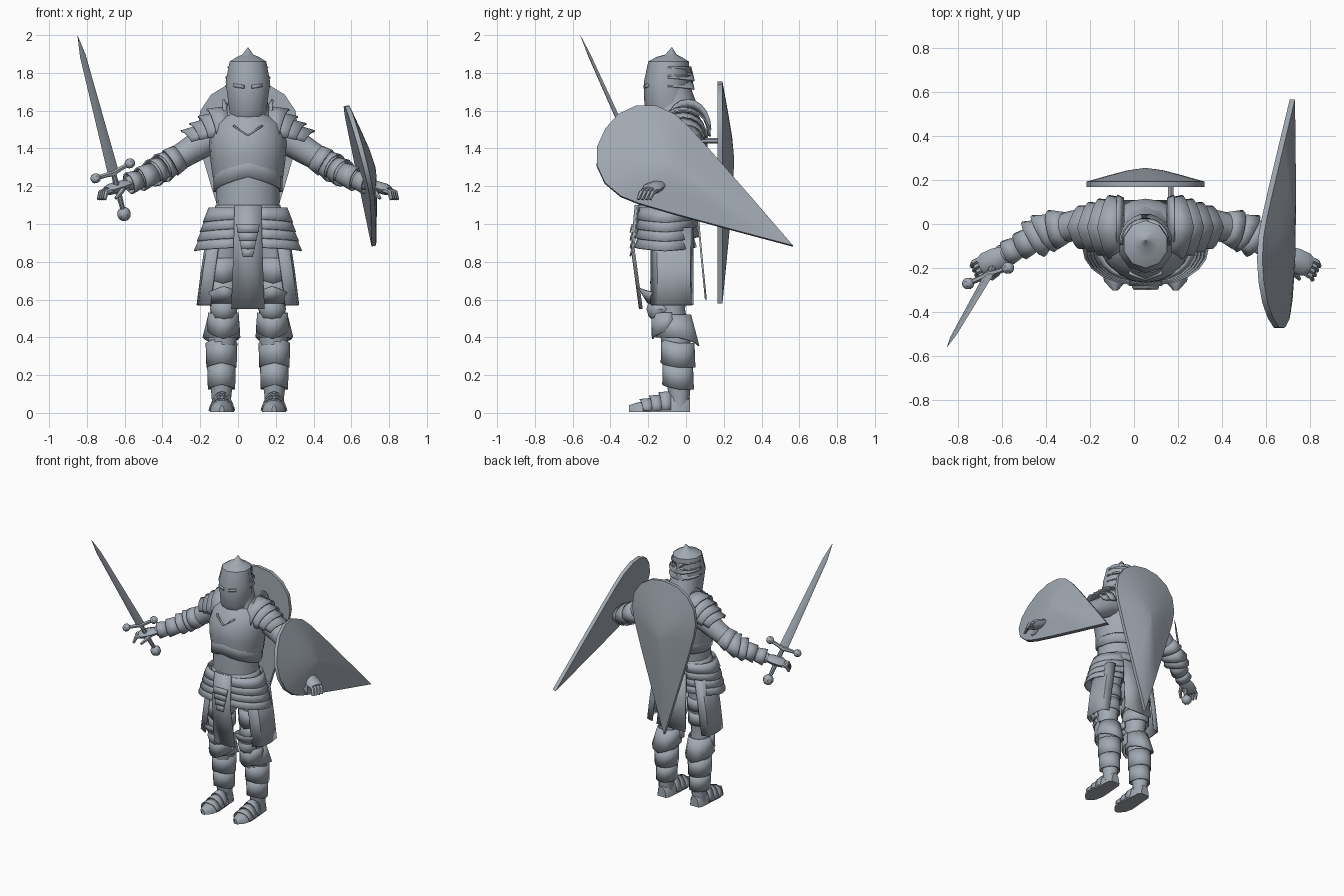
import bpy, bmesh
from math import sin, cos, pi, radians
from mathutils import Vector as V

cube = bpy.data.objects.get("Cube")
if cube:
    bpy.data.objects.remove(cube)

CX = 0.0525          # symmetry plane of the figure
UP, DOWN, OUT, FRONT, BACK = V((0, 0, 1)), V((0, 0, -1)), V((1, 0, 0)), V((0, -1, 0)), V((0, 1, 0))

steel = bpy.data.materials.new("grey steel")
steel.use_nodes = True
steel.diffuse_color = (0.36, 0.40, 0.45, 1)
steel.node_tree.nodes["Principled BSDF"].inputs["Base Color"].default_value = (0.36, 0.40, 0.45, 1)
parts = []


def ring(c, rw, ru, axis=UP, up=FRONT, tip=0, span=360, n=12):
    """Ellipse or arc round an axis; tip pushes its middle along the axis."""
    axis = V(axis).normalized()
    up = V(up) - axis * axis.dot(V(up))
    up.normalize()
    side = axis.cross(up)
    pts = []
    for i in range(n):
        t = radians(span) * (i / (n if span == 360 else n - 1) - 0.5)
        push = tip * max(0, 1 - abs(t) / (pi / 2))
        pts.append(V(c) + side * rw * sin(t) + up * ru * cos(t) + axis * push)
    return pts


def loft(name, rows, s=0, shell=0, closed=True):
    """Skin rows of points; s mirrors to a side, shell makes an open plate."""
    if s:
        name = ("left_" if s > 0 else "right_") + name
    bm = bmesh.new()
    grid = [[bm.verts.new((CX + (s or 1) * p[0], p[1], p[2])) for p in r] for r in rows]
    n = len(grid[0])
    for a, b in zip(grid, grid[1:]):
        for i in range(n if closed else n - 1):
            j = (i + 1) % n
            bm.faces.new((a[i], a[j], b[j], b[i]))
    if not shell:
        bm.faces.new(grid[0])
        bm.faces.new(grid[-1])
    bmesh.ops.remove_doubles(bm, verts=bm.verts, dist=0.0005)
    bmesh.ops.recalc_face_normals(bm, faces=bm.faces)
    me = bpy.data.meshes.new(name)
    bm.to_mesh(me)
    bm.free()
    me.materials.append(steel)
    ob = bpy.data.objects.new(name, me)
    bpy.context.collection.objects.link(ob)
    if shell:
        mod = ob.modifiers.new("thickness", 'SOLIDIFY')
        mod.thickness = shell
        mod.offset = 0
    parts.append(ob)


def column(name, rows, s=0, n=12, **kw):
    """Upright loft from (x, y, z, rx, ry) rows."""
    loft(name, [ring(r[:3], r[3], r[4], n=n) for r in rows], s, **kw)


def tube(name, path, s=0, n=8, flat=1):
    """Limb along a path of (x, y, z, radius)."""
    rows = []
    for i, p in enumerate(path):
        a = V(path[min(i + 1, len(path) - 1)][:3]) - V(path[max(i - 1, 0)][:3])
        rows.append(ring(p[:3], p[3], p[3] * flat, a, UP, n=n))
    loft(name, rows, s)


def ball(name, c, r, axis=UP, up=FRONT, s=0):
    a = V(axis).normalized()
    rows = []
    for k in range(7):
        q = max(r * sin(k * pi / 6), 0.0001)
        rows.append(ring(V(c) - a * r * cos(k * pi / 6), q, q, a, up, n=8))
    loft(name, rows, s)


# Helmet with spike, rear lames and eye slits
column("helmet", [(0, -.085, 1.55, .095, .1), (0, -.1, 1.6, .103, .12), (0, -.105, 1.75, .124, .118),
                  (0, -.092, 1.86, .102, .108), (0, -.09, 1.885, .06, .065), (0, -.08, 1.897, .03, .03),
                  (0, -.075, 1.935, .002, .002)], n=10)
for i in range(2):
    z = 1.83 - .045 * i
    loft("helmet_rear_lame", [ring((0, -.085, z), .108 + .005 * i, .112, up=BACK, span=190),
                              ring((0, -.085, z - .055), .12, .13, DOWN, BACK, .02, 190)], shell=.008, closed=False)
for s in (1, -1):
    loft("eye_slit", [[V((.02, -.22, z)), V((.075, -.199, z + .008))] for z in (1.717, 1.735)], s, .009, False)
column("neck_guard", [(0, -.06, 1.5, .17, .16), (0, -.06, 1.57, .125, .13), (0, -.06, 1.65, .104, .112),
                      (0, -.085, 1.75, .1, .1)])

# Breastplate, belly plate and waist
column("waist", [(0, -.1, .93, .18, .14), (0, -.1, 1.1, .167, .15), (0, -.09, 1.35, .17, .15)], n=16)
loft("breastplate", [ring((0, -.08, 1.24), .185, .18, tip=.075, n=20), ring((0, -.08, 1.34), .199, .188, tip=.03, n=20),
                     ring((0, -.075, 1.44), .205, .19, n=20), ring((0, -.065, 1.53), .18, .16, n=20),
                     ring((0, -.065, 1.59), .1, .11, n=20)])
loft("belly_plate", [ring((0, -.09, 1.17), .178, .168, tip=.08, n=20),
                     ring((0, -.085, 1.29), .178, .17, tip=.08, n=20)], shell=.01)
loft("neckline_trim", [[V((x * .075, -.249 + .03 * abs(x), z + .05 * abs(x))) for x in (-1, 0, 1)]
                       for z in (1.465, 1.475)], shell=.02, closed=False)

# Fauld rings
for i in range(3):
    z = 1.1 - .055 * i
    column("fauld_ring", [(0, -.1, z, .168 + .008 * i, .15 + .003 * i),
                          (0, -.1, z - .06, .18 + .012 * i, .158 + .004 * i)], n=16, shell=.008)

# Cloth panels and the hanging belt plates
loft("front_tabard", [[V((x * h, y + .012 * abs(x), z)) for x in (-1, 0, 1)]
                      for z, h, y in ((1.1, .07, -.268), (.87, .076, -.288), (.55, .088, -.245))], shell=.008, closed=False)
loft("back_panel", [[V((x * h, y, z)) for x in (-1, 1)]
                    for z, h, y in ((1.02, .1, .065), (.8, .11, .085), (.6, .12, .105))], shell=.01, closed=False)
for i in range(4):
    z, w = 1.0 - .042 * i, .062 - .009 * i
    loft("belt_plate", [[V((-w, -.285, z)), V((w, -.285, z))],
                        [V((-w + .008, -.295, z - .045)), V((w - .008, -.295, z - .045))]], shell=.008, closed=False)

for s in (1, -1):
    # Layered pointed shoulder plates and raised collar crest
    for i in range(4):
        loft("shoulder_lame", [
            ring((.1 + .03 * i, -.015, 1.485 - .005 * i), .13 - .013 * i, .135 - .022 * i, OUT, UP, .01, 190, 11),
            ring((.165 + .045 * i, -.015, 1.475 - .012 * i), .143 - .016 * i, .13 - .026 * i, OUT, UP, .055, 190, 11)],
            s, .009, False)
    loft("collar_crest", [ring((.1, .01, 1.5), .105, .11, OUT, UP, 0, 180, 11),
                          ring((.13, .01, 1.5), .12, .16, OUT, UP, 0, 180, 11)], s, .01, False)

    # Arm with elbow fans and forearm bands
    arm = [(.13, 0, 1.48, .085), (.23, 0, 1.435, .08), (.335, -.01, 1.37, .07), (.44, -.03, 1.305, .064),
           (.547, -.09, 1.245, .052), (.645, -.14, 1.21, .036)]
    tube("arm", arm, s, 12)

    def on_arm(d):
        for a, b in zip(arm, arm[1:]):
            if d <= b[0]:
                return V(a[:3]).lerp(V(b[:3]), (d - a[0]) / (b[0] - a[0])), V(b[:3]) - V(a[:3])

    for d, size, r0, r1, fan in ((.36, .05, .066, .074, .015), (.41, .045, .065, .078, .02), (.455, .045, .06, .074, .02),
                                 (.5, .07, .055, .062, 0), (.575, .055, .046, .057, 0)):
        (c0, a0), (c1, a1) = on_arm(d), on_arm(d + size)
        loft("arm_plate", [ring(c0, r0, r0, a0, BACK, n=12), ring(c1, r1, r1 + fan, a1, BACK, fan * 1.5, n=12)], s, .008)

    # Gauntlet hand with fingers and thumb
    tube("palm", [(.63, -.135, 1.215, .038), (.675, -.16, 1.2, .054), (.725, -.185, 1.185, .056), (.745, -.195, 1.175, .044)],
         s, 8, .55)
    for k in range(4):
        o = V((.45, .9, 0)) * (.034 - .023 * k)
        tube("finger", [(.73 + o.x, -.187 + o.y, 1.18, .014), (.765 + o.x, -.205 + o.y, 1.168, .014),
                        (.775 + o.x, -.222 + o.y, 1.13, .01)], s, 6)
    tube("thumb", [(.66, -.19, 1.19, .016), (.675, -.225, 1.165, .015), (.7, -.25, 1.135, .009)], s, 6)

    # Hip plates and side cloth
    for i in range(4):
        z = 1.085 - .05 * i
        loft("hip_plate", [ring((.04, -.105, z), .14, .165 + .014 * i, DOWN, OUT, 0, 170, 11),
                           ring((.04, -.11, z - .058), .152 + .004 * i, .195 + .016 * i, DOWN, OUT, .02, 170, 11)],
             s, .009, False)
    loft("side_cloth", [[V((x - .06, -.185, z)), V((x, -.15, z)), V((x + .01, -.075, z)), V((x, .02, z)),
                         V((x - .05, .035, z))]
                        for z, x in ((.98, .2), (.75, .235), (.57, .258))], s, .008, False)

    # Leg
    column("leg", [(.1, -.09, 1.0, .1, .11), (.135, -.075, .8, .095, .098), (.13, -.078, .66, .083, .09),
                   (.128, -.08, .55, .07, .075), (.132, -.065, .46, .075, .075), (.14, -.045, .3, .076, .08),
                   (.14, -.04, .18, .064, .068), (.14, -.035, .09, .052, .055), (.14, -.035, .03, .05, .05)], s)
    for z, r in ((.82, .102), (.71, .096)):
        loft("thigh_plate", [ring((.135, -.077, z), r - .004, r, DOWN, FRONT),
                             ring((.132, -.08, z - .09), r - .004, r + .004, DOWN, FRONT, .045)], s, .008)

    # Knee guard: cap, flared spur plate and rear pointed skirt
    ball("knee_cap", (.128, -.135, .55), .074, FRONT, UP, s)
    loft("knee_upper_plate", [ring((.128, -.1, .58), .08, .1, UP, FRONT, 0, 190, 11),
                              ring((.128, -.105, .625), .088, .15, UP, FRONT, .045, 190, 11)], s, .008, False)
    loft("knee_lower_plate", [ring((.13, -.09, .53), .078, .09, DOWN, FRONT, 0, 200, 11),
                              ring((.13, -.085, .44), .085, .092, DOWN, FRONT, .05, 200, 11)], s, .008, False)
    loft("knee_skirt", [ring((.13, -.062, .52), .076, .085, DOWN, BACK, 0),
                        ring((.14, -.045, .4), .096, .112, DOWN, BACK, .045)], s, .008)

    # Shin plates
    for z, h, r in ((.37, .13, .084), (.25, .125, .076)):
        loft("shin_plate", [ring((.14, -.043, z), r - .004, r, UP, FRONT, .025),
                            ring((.14, -.042, z - h), r - .008, r + .004, UP, FRONT, .025)], s, .008)

    # Foot with overlapping toe plates
    steps = [(.022, .035, .075), (.0, .05, .1), (-.06, .054, .12), (-.13, .06, .085),
             (-.2, .064, .062), (-.26, .05, .05), (-.302, .012, .036)]
    loft("foot", [ring((.138, y, .004), w, h, FRONT, UP, 0, 180, 9) for y, w, h in steps], s)
    for y, w, h in ((-.08, .06, .108), (-.13, .064, .09), (-.18, .067, .072)):
        loft("toe_plate", [ring((.138, y, .006), w - .003, h - .002, FRONT, UP, 0, 170, 9),
                           ring((.138, y - .045, .006), w + .001, h - .008, FRONT, UP, .02, 170, 9)], s, .007, False)

# Sword in the right hand
guard = V((-.7125, -.23, 1.27))
aim = V((-.19, -.33, .73)).normalized()
cross = V((.19, .07, .095))
cross = (cross - aim * cross.dot(aim)).normalized()
loft("sword_blade", [ring(guard + aim * d, t, w, aim, cross, n=4)
                     for d, w, t in ((0, .032, .009), (.7, .017, .006), (.818, .001, .001))])
loft("sword_grip", [ring(guard - aim * d, r, r, aim, cross, n=8) for d, r in ((0, .014), (.1, .018), (.22, .013))])
loft("sword_guard", [ring(guard + cross * d + aim * abs(d) * .12, r, r, cross, aim, n=6)
                     for d, r in ((-.1, .012), (-.03, .014), (0, .02), (.03, .014), (.1, .012))])
for e in (-1, 1):
    ball("guard_knob", guard + cross * .105 * e + aim * .013, .028, cross, aim)
ball("sword_pommel", guard - aim * .245, .038, aim, cross)


# Kite shields
def kite(name, tip, x_axis, z_axis):
    z_axis = V(z_axis).normalized()
    x_axis = V(x_axis)
    x_axis = (x_axis - z_axis * x_axis.dot(z_axis)).normalized()
    out = z_axis.cross(x_axis)
    half = [(.1, .315), (.195, .62), (.25, .81), (.268, .91), (.252, 1.02), (.195, 1.105), (.105, 1.16)]
    outline = [(0, 0)] + half + [(0, 1.175)] + [(-w, u) for w, u in reversed(half)]
    mid = .76
    loft(name, [[V(tip) + x_axis * w * k + z_axis * (mid + (u - mid) * k) + out * d for w, u in outline]
                for k, d in ((.5, 0), (1, 0), (1, .025), (.6, .055), (.3, .076), (.01, .087))])


kite("back_shield", (0, .168, .58), OUT, UP)
kite("hand_shield", (.655, .565, .88), (.257, -.53, -.85), (-.085, -.85, .53))
tube("shield_peg", [(.115, .08, 1.44, .014), (.115, .18, 1.44, .014)], n=6)

# Smooth shading with sharp plate edges
bpy.ops.object.select_all(action='DESELECT')
for ob in parts:
    ob.select_set(True)
bpy.context.view_layer.objects.active = parts[0]
bpy.ops.object.shade_smooth_by_angle(angle=radians(40))
